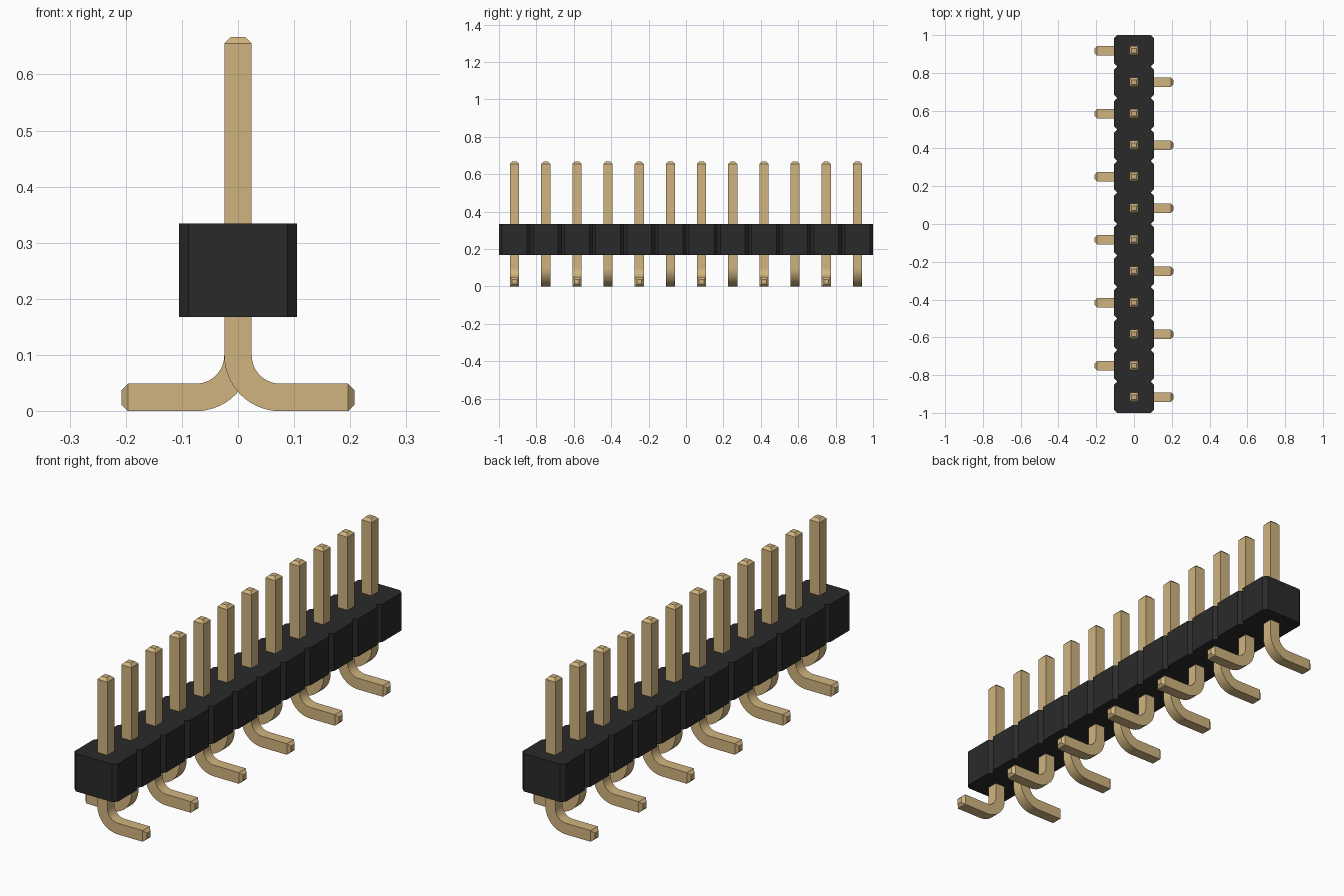
import bpy, bmesh, math

cube = bpy.data.objects.get("Cube")
if cube:
    bpy.data.objects.remove(cube, do_unlink=True)

COUNT = 12
PITCH = 2 / COUNT


def srgb(*rgb):
    return tuple(((c / 255 + 0.055) / 1.055) ** 2.4 for c in rgb) + (1.0,)


def material(name, color):
    mat = bpy.data.materials.new(name)
    mat.use_nodes = True
    mat.diffuse_color = color
    bsdf = mat.node_tree.nodes["Principled BSDF"]
    bsdf.inputs["Base Color"].default_value = color
    bsdf.inputs["Roughness"].default_value = 0.6
    return mat


def add_object(name, bm, mat):
    bmesh.ops.recalc_face_normals(bm, faces=bm.faces)
    mesh = bpy.data.meshes.new(name)
    bm.to_mesh(mesh)
    bm.free()
    mesh.materials.append(mat)
    obj = bpy.data.objects.new(name, mesh)
    bpy.context.collection.objects.link(obj)
    return obj


black = material("black plastic", srgb(42, 42, 42))
gold = material("gold metal", srgb(208, 180, 127))


# Housing: row of chamfered blocks, one outline extruded upward
def build_housing(half=0.105, cut=0.017, z0=0.168, z1=0.334):
    side = [(half - cut, -1)]
    for i in range(COUNT):
        y0 = -1 + i * PITCH
        side += [(half, y0 + cut), (half, y0 + PITCH - cut), (half - cut, y0 + PITCH)]
    outline = side + [(-x, y) for x, y in reversed(side)]
    bm = bmesh.new()
    base = bm.faces.new([bm.verts.new((x, y, z0)) for x, y in outline])
    top = bmesh.ops.extrude_face_region(bm, geom=[base])
    verts = [v for v in top["geom"] if isinstance(v, bmesh.types.BMVert)]
    bmesh.ops.translate(bm, verts=verts, vec=(0, 0, z1 - z0))
    return add_object("housing", bm, black)


# Pin: square section swept down, round a quarter bend and out along the foot
def build_pin_mesh(half=0.0245, tip=0.0125, bend=0.075, steps=14):
    center_z = half + bend
    stations = [(0, 0.667, 0, tip), (0, 0.655, 0, half)]
    for i in range(steps + 1):
        a = math.pi / 2 * i / steps
        stations.append((bend * (1 - math.cos(a)), center_z - bend * math.sin(a), a, half))
    stations += [(0.196, half, math.pi / 2, half), (0.208, half, math.pi / 2, tip)]
    bm = bmesh.new()
    rings = []
    for x, z, a, r in stations:
        rings.append([bm.verts.new((x + u * r * math.cos(a), v * r, z + u * r * math.sin(a)))
                      for u, v in ((-1, -1), (1, -1), (1, 1), (-1, 1))])
    for a, b in zip(rings, rings[1:]):
        for i in range(4):
            j = (i + 1) % 4
            bm.faces.new((a[i], a[j], b[j], b[i]))
    bm.faces.new(rings[0])
    bm.faces.new(rings[-1])
    return add_object("pin_1", bm, gold)


build_housing()

# Pins: feet alternate between the two sides
first = build_pin_mesh()
first.location.y = -1 + PITCH / 2
bpy.ops.object.select_all(action='DESELECT')
first.select_set(True)
bpy.context.view_layer.objects.active = first
bpy.ops.object.shade_smooth_by_angle(angle=math.radians(30))
for i in range(1, COUNT):
    pin = first.copy()
    pin.name = f"pin_{i + 1}"
    pin.location.y = -1 + PITCH * (i + 0.5)
    pin.rotation_euler.z = math.pi * (i % 2)
    bpy.context.collection.objects.link(pin)
